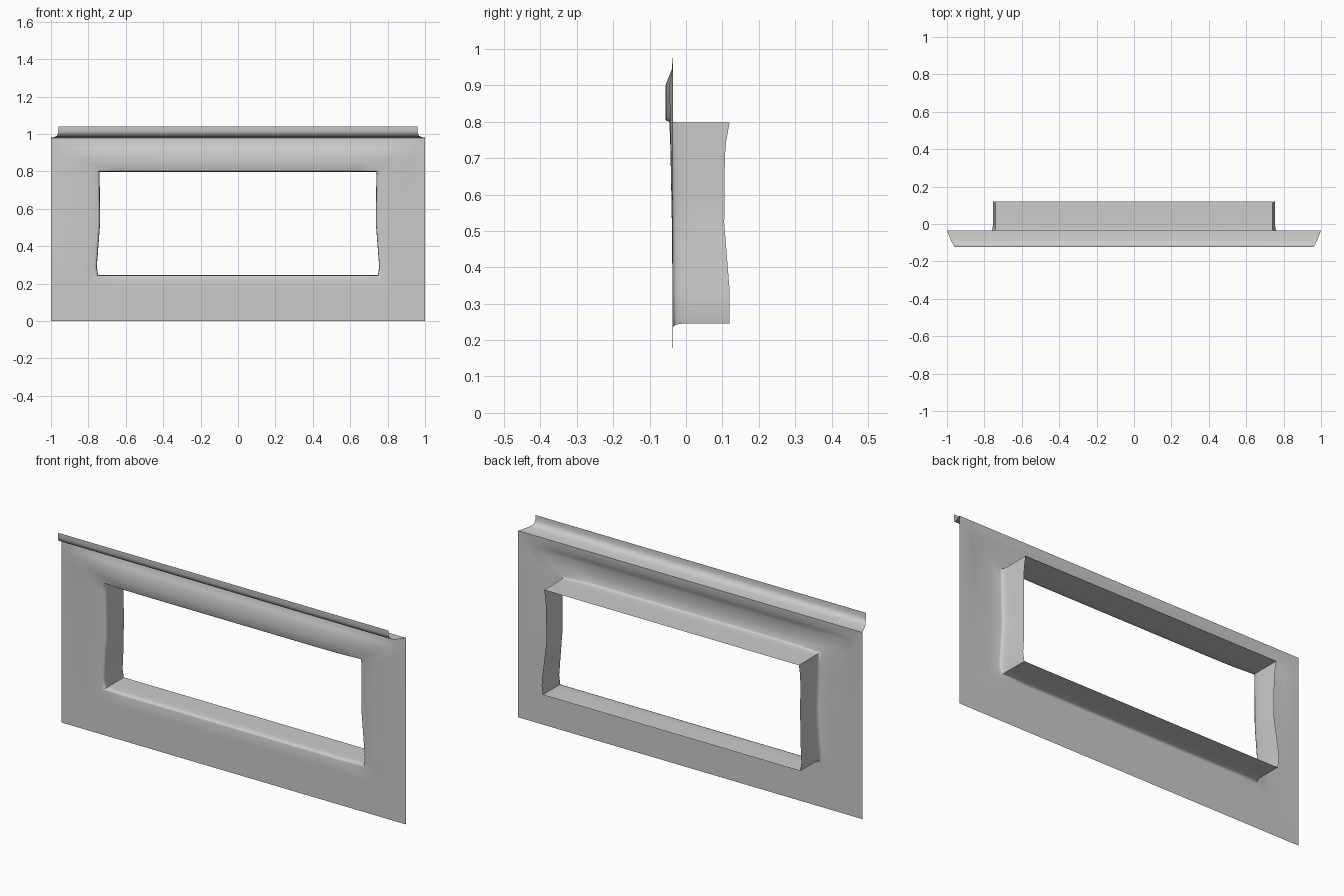
import bpy, math

cube = bpy.data.objects.get("Cube")
if cube:
    bpy.data.objects.remove(cube, do_unlink=True)

grey = bpy.data.materials.new("light_grey")
grey.use_nodes = True
colour = (0.6, 0.6, 0.6, 1)
grey.diffuse_color = colour
grey.node_tree.nodes["Principled BSDF"].inputs["Base Color"].default_value = colour


def lerp(a, b, t):
    return a + (b - a) * t


def interp(keys, v):
    """Piecewise linear lookup in a list of (position, value)."""
    for (a, p), (b, q) in zip(keys, keys[1:]):
        if v <= b:
            return lerp(p, q, max(0, (v - a) / (b - a)))
    return keys[-1][1]


def loft(name, rows, closed, angle):
    """Skin neighbouring rows of points with quads."""
    n = len(rows[0])
    verts = [p for row in rows for p in row]
    faces = []
    for r in range(len(rows) - 1):
        for i in range(n if closed else n - 1):
            j = (i + 1) % n
            faces.append((r * n + i, r * n + j, (r + 1) * n + j, (r + 1) * n + i))
    mesh = bpy.data.meshes.new(name)
    mesh.from_pydata(verts, [], faces)
    mesh.materials.append(grey)
    obj = bpy.data.objects.new(name, mesh)
    bpy.context.collection.objects.link(obj)
    bpy.ops.object.select_all(action="DESELECT")
    obj.select_set(True)
    bpy.context.view_layer.objects.active = obj
    bpy.ops.object.shade_smooth_by_angle(angle=math.radians(angle))
    return obj


# Stations around a rectangle, u across (-1..1) and v up (0..1)
N = 12
across = [-1 + 2 * i / N for i in range(N)]
up = [i / N for i in range(N)]
loop = ([(u, 0) for u in across] + [(1, v) for v in up]
        + [(-u, 1) for u in across] + [(-1, 1 - v) for v in up])

# Opening half-width and sleeve rear edge, both varying with height
WIDTH = [(0, 0.748), (0.08, 0.755), (0.5, 0.737), (1, 0.74)]
REAR = [(0, 0.12), (0.16, 0.12), (0.5, 0.105), (0.88, 0.107), (1, 0.12)]
# Raised lip over the opening, fading outward and down the sides
LIP = [(0, 1), (0.55, 1), (0.8, 0.15), (1, 0)]
SIDE = [(0, 0), (0.45, 0.1), (0.9, 0.35), (1, 0.5)]
FACE = -0.036


def ring(t, y):
    points = []
    for u, v in loop:
        x = lerp(u * interp(WIDTH, v), u, t)
        z = lerp(0.245 + 0.553 * v, 0.98 * v, t)
        if y is None:
            depth = interp(REAR, v)
        else:
            weight = 1 - 0.5 * max(0, abs(u) - 0.8) / 0.2 if v == 1 else interp(SIDE, v)
            front = max(0, min(1, y / FACE))
            depth = y - 0.021 * weight * interp(LIP, t) * front
        points.append((x, depth, z))
    return points


# Front panel with the window sleeve
steps = [(0, None), (0, 0.03), (0, -0.01), (0.008, -0.026), (0.025, -0.034),
         (0.05, FACE), (0.3, FACE), (0.55, FACE), (0.68, FACE), (0.8, FACE),
         (0.97, FACE), (1, FACE)]
loft("window_panel", [ring(t, y) for t, y in steps], True, 50)

# Hooked lip along the top: y, z, half-width
hook = [(FACE, 0.98, 1), (-0.06, 0.982, 0.99), (-0.09, 0.985, 0.978),
        (-0.108, 0.991, 0.967), (-0.118, 1.003, 0.962),
        (-0.122, 1.015, 0.96), (-0.122, 1.04, 0.96)]
loft("top_hook", [[(u * w, y, z) for u in (-1, -0.5, 0, 0.5, 1)]
                  for y, z, w in hook], False, 40)
